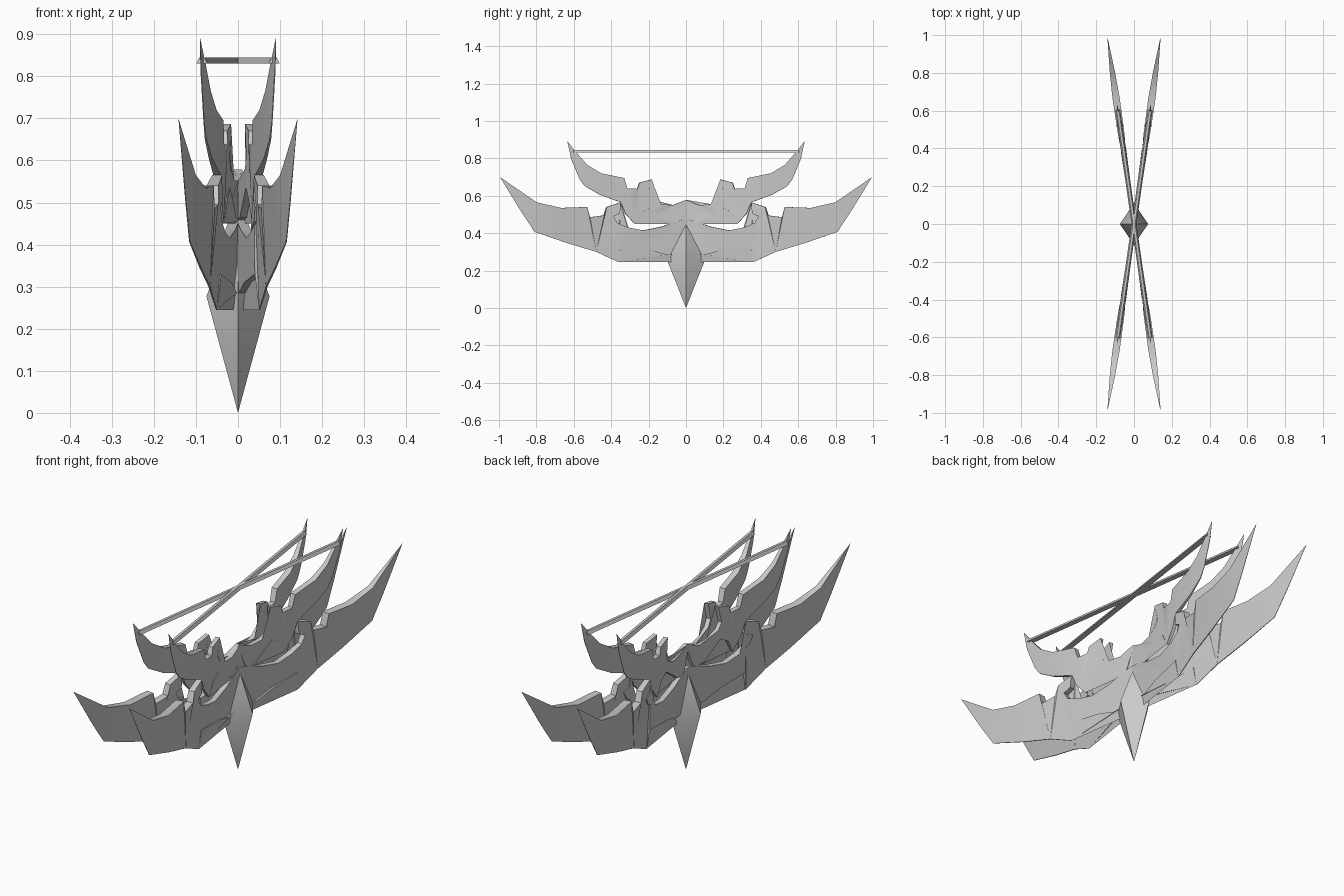
import bpy, bmesh, math
from mathutils import Matrix

if "Cube" in bpy.data.objects:
    bpy.data.objects.remove(bpy.data.objects["Cube"])

steel = bpy.data.materials.new("grey_steel")
steel.diffuse_color = (0.6, 0.6, 0.6, 1)
steel.use_nodes = True
steel.node_tree.nodes["Principled BSDF"].inputs["Base Color"].default_value = steel.diffuse_color
ANGLE = math.radians(8.1)          # each blade leans this far off the y axis


def finish(bm, name, turn=0.0, smooth=True):
    """Turn the mesh into an object with steel and soft shading."""
    bmesh.ops.remove_doubles(bm, verts=bm.verts, dist=1e-5)
    bmesh.ops.recalc_face_normals(bm, faces=bm.faces)
    bm.transform(Matrix.Rotation(turn, 4, 'Z'))
    me = bpy.data.meshes.new(name)
    bm.to_mesh(me)
    bm.free()
    me.materials.append(steel)
    ob = bpy.data.objects.new(name, me)
    bpy.context.collection.objects.link(ob)
    if smooth:
        bpy.ops.object.select_all(action='DESELECT')
        ob.select_set(True)
        bpy.context.view_layer.objects.active = ob
        bpy.ops.object.shade_smooth_by_angle(angle=math.radians(30))
    return ob


def plate(name, half, turn):
    """Mirrored outline of (y, z, half thickness), filled on both sides."""
    loop = half + [(-y, z, t) for y, z, t in reversed(half) if y > 0]
    stretch = 1 / math.cos(turn)
    bm = bmesh.new()
    sides = [[bm.verts.new((s * t, y * stretch, z)) for y, z, t in loop]
             for s in (1, -1)]
    caps = [bm.faces.new(side) for side in sides]
    a, b = sides
    for i in range(len(loop)):
        j = (i + 1) % len(loop)
        bm.faces.new((a[i], a[j], b[j], b[i]))
    bmesh.ops.triangulate(bm, faces=caps)
    return finish(bm, name, turn)


# Lower blade: top edge outward to the tip, then back along the sharp underside
lower = [
    (0, .475, .012), (.06, .46, .012), (.13, .435, .012), (.23, .415, .013),
    (.31, .43, .014), (.37, .455, .015), (.39, .49, .015), (.355, .505, .014),
    (.35, .565, .012), (.425, .54, .014), (.44, .495, .016), (.515, .485, .018),
    (.53, .54, .018), (.67, .535, .019), (.80, .565, .014), (.995, .70, 0),
    (.877, .508, .001), (.81, .407, .001), (.63, .345, .002), (.48, .30, .002),
    (.36, .245, .001), (.35, .33, .010), (.19, .31, .012), (.10, .285, .012),
    (0, .30, .012)]

# Upper blade: prong, notch, tip, hanging barb and the arch over the middle
upper = [
    (0, .578, .010), (.07, .55, .010), (.135, .555, .010), (.185, .58, .010),
    (.205, .61, .010), (.185, .687, .010), (.25, .67, .010), (.26, .637, .012),
    (.315, .64, .012), (.332, .695, .013), (.455, .72, .014), (.53, .765, .011),
    (.59, .835, .006), (.635, .893, 0), (.615, .80, .001), (.57, .69, .001),
    (.54, .65, .002), (.46, .605, .004), (.35, .565, .009), (.325, .505, .008),
    (.275, .45, .006), (.245, .51, .010), (.20, .535, .010), (.13, .49, .010),
    (.10, .465, .010), (.04, .455, .010), (0, .55, .010)]


def string(name, turn):
    """Thin bar with a narrower top, running between the upper tips."""
    bm = bmesh.new()
    section = [(-.013, .831), (.013, .831), (.006, .845), (-.006, .845)]
    ends = [[bm.verts.new((x, y, z)) for x, z in section] for y in (-.61, .61)]
    for e in ends:
        bm.faces.new(e)
    for i in range(4):
        j = (i + 1) % 4
        bm.faces.new((ends[0][i], ends[0][j], ends[1][j], ends[1][i]))
    return finish(bm, name, turn, smooth=False)


# Two crossing bows, each with lower blade, upper blade and string
for side, turn in (("left", ANGLE), ("right", -ANGLE)):
    plate("lower_blade_" + side, lower, turn)
    plate("upper_blade_" + side, upper, turn)
    string("bow_string_" + side, turn)

# Central spike: stretched four-sided double pyramid
bm = bmesh.new()
low, high = bm.verts.new((0, 0, 0)), bm.verts.new((0, 0, .475))
ring = [bm.verts.new(p) for p in
        ((.075, 0, .277), (0, .11, .277), (-.075, 0, .277), (0, -.11, .277))]
for i in range(4):
    bm.faces.new((ring[i], ring[(i + 1) % 4], high))
    bm.faces.new((ring[(i + 1) % 4], ring[i], low))
finish(bm, "center_spike")
